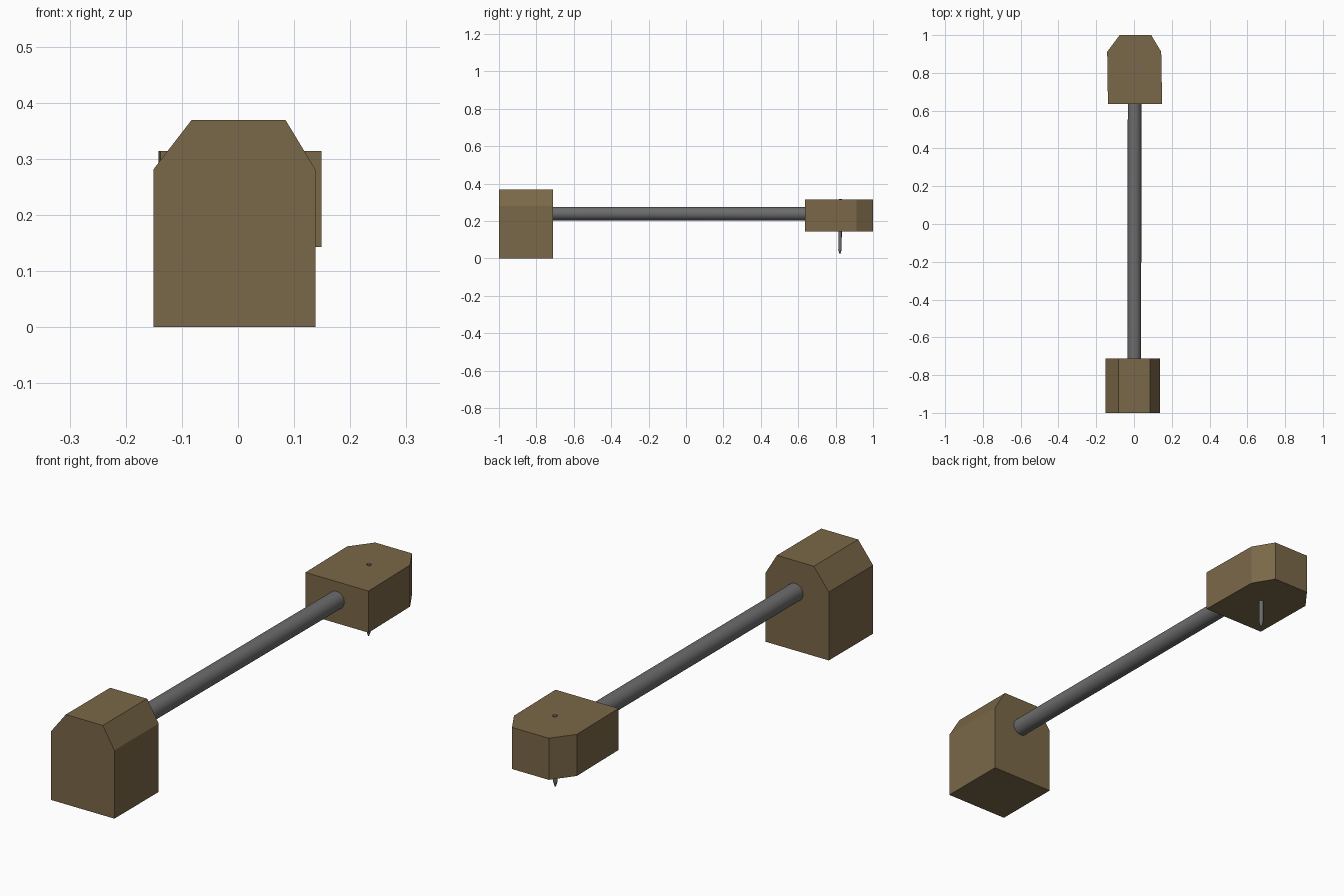
import bpy, bmesh, math
from mathutils import Vector

if "Cube" in bpy.data.objects:
    bpy.data.objects.remove(bpy.data.objects["Cube"])


def material(name, rgb):
    m = bpy.data.materials.new(name)
    m.diffuse_color = (*rgb, 1)
    m.use_nodes = True
    m.node_tree.nodes["Principled BSDF"].inputs["Base Color"].default_value = m.diffuse_color
    return m


wood = material("brown wood", (0.195, 0.138, 0.065))
steel = material("grey steel", (0.15, 0.15, 0.15))


def finish(name, bm, mat, smooth=False):
    bmesh.ops.recalc_face_normals(bm, faces=bm.faces)
    me = bpy.data.meshes.new(name)
    bm.to_mesh(me)
    bm.free()
    me.materials.append(mat)
    ob = bpy.data.objects.new(name, me)
    bpy.context.collection.objects.link(ob)
    if smooth:
        bpy.ops.object.select_all(action='DESELECT')
        ob.select_set(True)
        bpy.context.view_layer.objects.active = ob
        bpy.ops.object.shade_smooth_by_angle(angle=math.radians(35))
    return ob


def prism(name, profile, offset, mat):
    """Extrude a closed profile along an offset."""
    bm = bmesh.new()
    face = bm.faces.new([bm.verts.new(p) for p in profile])
    ext = bmesh.ops.extrude_face_region(bm, geom=[face], use_keep_orig=True)
    verts = [g for g in ext["geom"] if isinstance(g, bmesh.types.BMVert)]
    bmesh.ops.translate(bm, vec=offset, verts=verts)
    return finish(name, bm, mat)


def tube(name, start, end, r1, r2, sides, mat):
    """Capped cylinder or cone between two points."""
    a, b = Vector(start), Vector(end)
    bm = bmesh.new()
    bmesh.ops.create_cone(bm, cap_ends=True, segments=sides,
                          radius1=r1, radius2=r2, depth=(b - a).length)
    ob = finish(name, bm, mat, True)
    ob.rotation_euler = (b - a).to_track_quat('Z', 'Y').to_euler()
    ob.location = (a + b) / 2
    return ob


# Tall base block with chamfered top edges
base = [(-0.151, 0), (0.138, 0), (0.138, 0.281), (0.085, 0.369), (-0.083, 0.369), (-0.151, 0.281)]
prism("base_block", [(x, -1, z) for x, z in base], (0, 0.288, 0), wood)

# Flat head block with chamfered far corners
head = [(-0.138, 0.635), (0.149, 0.635), (0.144, 0.912), (0.091, 1), (-0.076, 1), (-0.142, 0.912)]
prism("head_block", [(x, y, 0.143) for x, y in head], (0, 0, 0.171), wood)

# Long connecting rod
tube("connecting_rod", (0.002, -0.75, 0.240), (0.003, 0.68, 0.238), 0.036, 0.036, 32, steel)

# Needle through the head, with a pointed tip
tube("needle_shaft", (0.018, 0.823, 0.046), (0.018, 0.826, 0.318), 0.009, 0.009, 16, steel)
tube("needle_tip", (0.018, 0.823, 0.046), (0.018, 0.823, 0.023), 0.009, 0.002, 16, steel)
